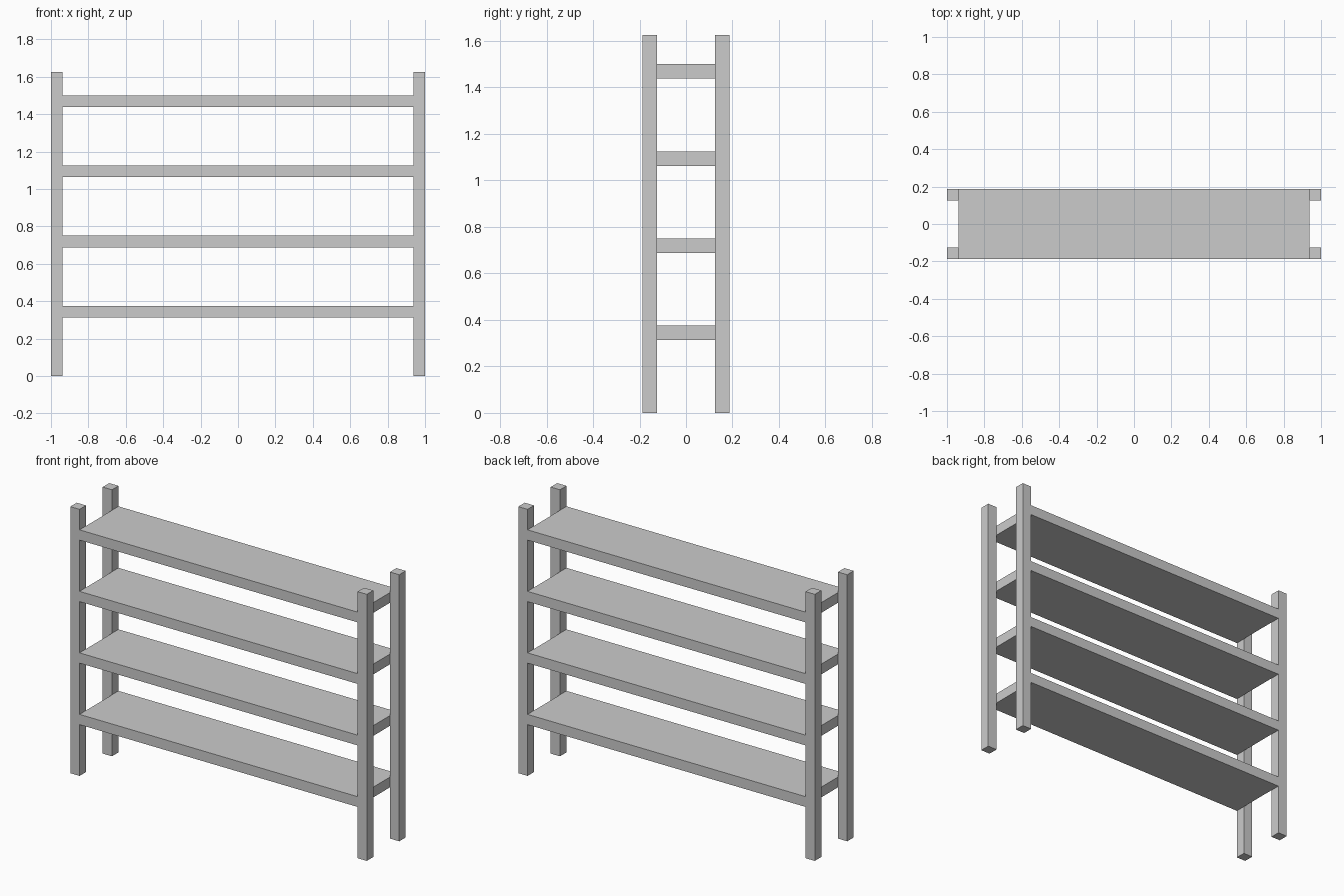
import bpy

if "Cube" in bpy.data.objects:
    bpy.data.objects.remove(bpy.data.objects["Cube"])

W, D, H = 2.0, 0.375, 1.625   # overall size
T = 0.0625                    # post width and shelf thickness


def box(name, size, center):
    bpy.ops.mesh.primitive_cube_add(size=1, location=center)
    ob = bpy.context.object
    ob.name = name
    ob.scale = size
    bpy.ops.object.transform_apply(location=False, rotation=False, scale=True)
    return ob


# Four corner posts
for side, sx in (("left", -1), ("right", 1)):
    for end, sy in (("front", -1), ("back", 1)):
        box(f"{end}_{side}_post", (T, T, H),
            (sx * (W - T) / 2, sy * (D - T) / 2, H / 2))

# Four shelves fitted between the posts, flush front and back
for i in range(4):
    top = 0.375 * (i + 1)
    box(f"shelf_{i + 1}", (W - 2 * T, D, T), (0, 0, top - T / 2))
